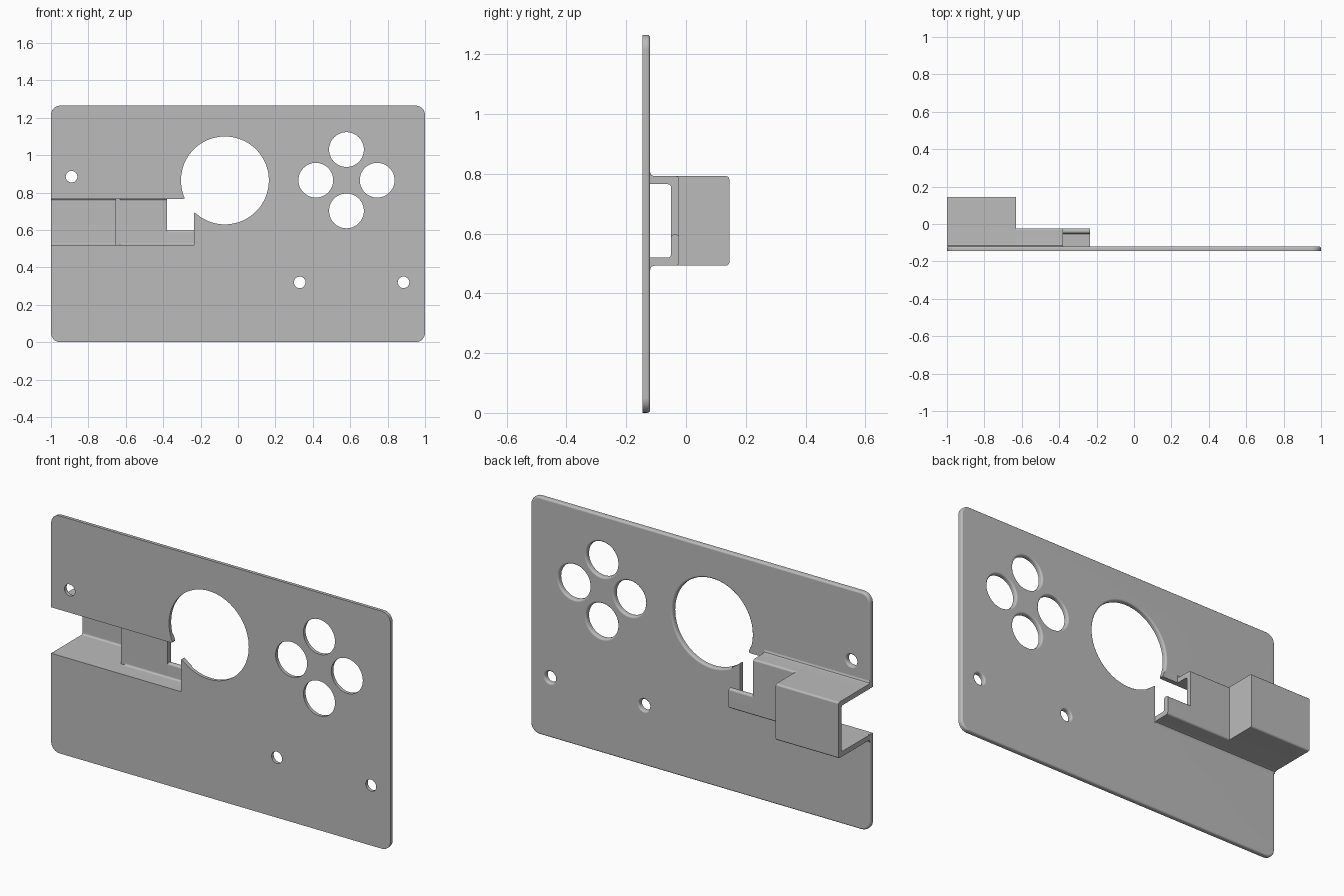
import bpy, bmesh
from math import pi
from mathutils import Matrix, Vector

cube = bpy.data.objects.get("Cube")
if cube:
    bpy.data.objects.remove(cube, do_unlink=True)

FRONT, BACK = -0.145, -0.12      # plate faces
HEIGHT = 1.265
LOW, HIGH = 0.52, 0.765          # slot edges
MID = (LOW + HIGH) / 2

grey = bpy.data.materials.new("plain grey")
grey.use_nodes = True
grey.diffuse_color = (0.5, 0.5, 0.5, 1)
shader = next(n for n in grey.node_tree.nodes if n.type == 'BSDF_PRINCIPLED')
shader.inputs["Base Color"].default_value = (0.5, 0.5, 0.5, 1)


def make_object(name, bm):
    bmesh.ops.recalc_face_normals(bm, faces=bm.faces[:])
    mesh = bpy.data.meshes.new(name)
    bm.to_mesh(mesh)
    bm.free()
    mesh.materials.append(grey)
    obj = bpy.data.objects.new(name, mesh)
    bpy.context.collection.objects.link(obj)
    return obj


def box_mesh(x0, x1, y0, y1, z0, z1):
    bm = bmesh.new()
    size = Matrix.Diagonal((x1 - x0, y1 - y0, z1 - z0, 1))
    centre = Vector((x0 + x1, y0 + y1, z0 + z1)) / 2
    bmesh.ops.create_cube(bm, size=1, matrix=Matrix.Translation(centre) @ size)
    return bm


def bevel(bm, edges, radius, segments, clamp=False):
    bmesh.ops.bevel(bm, geom=edges, offset=radius, offset_type='OFFSET', segments=segments,
                    profile=0.5, affect='EDGES', clamp_overlap=clamp)


def along(edge, axis):
    d = edge.verts[1].co - edge.verts[0].co
    return abs(d[axis]) > 0.99 * d.length


def sharp(edge):
    return edge.calc_face_angle(0) > 0.4


def finish(obj):
    for o in bpy.context.selected_objects:
        o.select_set(False)
    obj.select_set(True)
    bpy.context.view_layer.objects.active = obj
    bpy.ops.object.shade_smooth_by_angle(angle=pi / 5)
    weighted = obj.modifiers.new("even shading", 'WEIGHTED_NORMAL')
    weighted.keep_sharp = True


# Panel with rounded corners
bm = box_mesh(-1, 1, FRONT, BACK, 0, HEIGHT)
bevel(bm, [e for e in bm.edges if along(e, 1)], 0.05, 6)
panel = make_object("panel", bm)

# Cut the slot, the large opening, the four button holes and the screw holes
cutters = [make_object("slot_cutter", box_mesh(-1.1, -0.235, -0.3, 0.1, LOW, HIGH))]
holes = [(-0.07, 0.865, 0.235, 80)]
holes += [(0.58 + dx, 0.866 + dz, 0.093, 48)
          for dx, dz in ((0, 0.164), (0, -0.164), (0.164, 0), (-0.164, 0))]
holes += [(x, z, 0.031, 32) for x, z in ((-0.89, 0.885), (0.33, 0.32), (0.885, 0.32))]
for x, z, radius, sides in holes:
    bm = bmesh.new()
    bmesh.ops.create_cone(bm, cap_ends=True, segments=sides, radius1=radius, radius2=radius, depth=0.3,
                          matrix=Matrix.Translation((x, BACK, z)) @ Matrix.Rotation(pi / 2, 4, 'X'))
    cutters.append(make_object("hole_cutter", bm))
for cutter in cutters:
    cutter.hide_render = True
    cut = panel.modifiers.new("cut", 'BOOLEAN')
    cut.operation = 'DIFFERENCE'
    cut.solver = 'EXACT'
    cut.object = cutter
bpy.context.view_layer.update()
depsgraph = bpy.context.evaluated_depsgraph_get()
cut_mesh = bpy.data.meshes.new_from_object(panel.evaluated_get(depsgraph))
panel.modifiers.clear()
panel.data = cut_mesh
for cutter in cutters:
    bpy.data.objects.remove(cutter, do_unlink=True)

# Soften the tips where slot and opening meet, then round the back edges
bm = bmesh.new()
bm.from_mesh(cut_mesh)


def middle(edge):
    return (edge.verts[0].co + edge.verts[1].co) / 2


tips = [e for e in bm.edges if along(e, 1) and sharp(e)
        and -0.32 < middle(e).x < -0.2 and 0.6 < middle(e).z < 0.8]
bevel(bm, tips, 0.012, 3, clamp=True)
rims = [e for e in bm.edges if sharp(e) and min(v.co.y for v in e.verts) > BACK - 0.001
        and not (middle(e).x < -0.2 and 0.5 < middle(e).z < 0.8)]
bevel(bm, rims, 0.01, 3)
bm.to_mesh(cut_mesh)
bm.free()
finish(panel)


# Channel pieces: cross-sections in y, z swept along x
def sweep(name, profile, x0, x1):
    bm = bmesh.new()
    face = bm.faces.new([bm.verts.new((x0, y, z)) for y, z in profile])
    swept = bmesh.ops.extrude_face_region(bm, geom=[face])["geom"]
    for v in swept:
        if isinstance(v, bmesh.types.BMVert):
            v.co.x = x1
    if not face.is_valid or len(bm.faces) < len(profile) + 2:
        bm.faces.new([v for v in bm.verts if abs(v.co.x - x0) < 1e-6])
    bmesh.ops.recalc_face_normals(bm, faces=bm.faces[:])
    bevel(bm, [e for e in bm.edges if along(e, 0) and middle(e).y > -0.1], 0.01, 3)
    finish(make_object(name, bm))


WALL = 0.027
OUTER = LOW - WALL
foot = [(-0.106, OUTER), (-0.116, OUTER - 0.004), (BACK, OUTER - 0.014), (BACK, LOW)]


def channel_profile(back):
    half = [(back, OUTER)] + foot + [(back - WALL, LOW)]
    return half + [(y, 2 * MID - z) for y, z in reversed(half)]


sweep("deep_channel", channel_profile(0.145), -1, -0.63)
sweep("shallow_channel", channel_profile(-0.023), -0.63, -0.38)
ledge = [(-0.023, OUTER)] + foot + [(-0.05, LOW), (-0.05, 0.597), (-0.023, 0.597)]
sweep("channel_ledge", ledge, -0.38, -0.235)
finish(make_object("channel_step_wall",
                   box_mesh(-0.655, -0.63, -0.05, 0.13, LOW - 0.01, HIGH + 0.01)))
